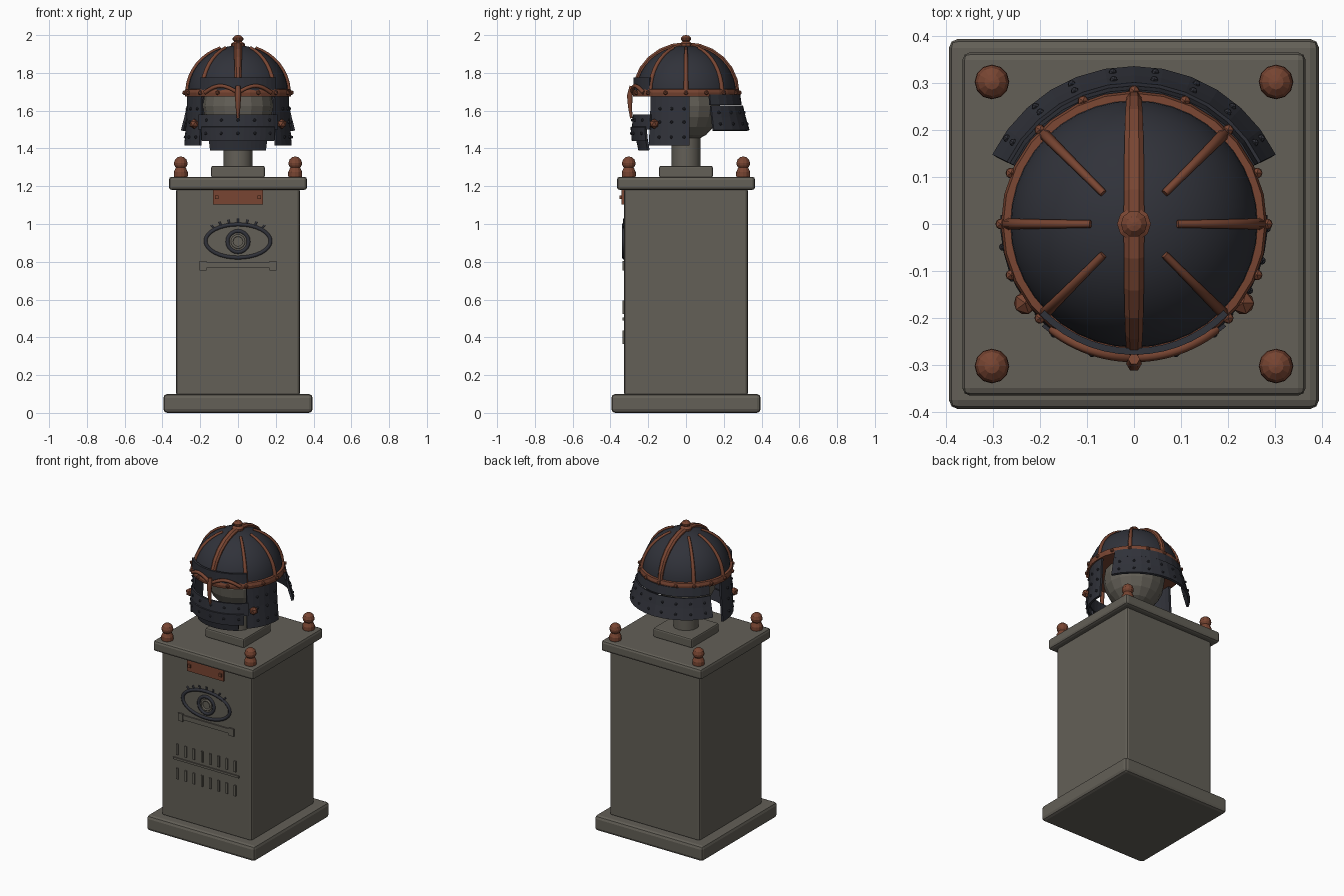
import bpy, bmesh
from math import sin, cos, pi, radians
from mathutils import Vector

if "Cube" in bpy.data.objects:
    bpy.data.objects.remove(bpy.data.objects["Cube"])


def material(name, rgb, rough):
    m = bpy.data.materials.new(name)
    m.use_nodes = True
    m.diffuse_color = (*rgb, 1)
    bsdf = m.node_tree.nodes["Principled BSDF"]
    bsdf.inputs["Base Color"].default_value = (*rgb, 1)
    bsdf.inputs["Roughness"].default_value = rough
    return m


STONE = material("grey stone", (0.125, 0.115, 0.095), 0.9)
IRON = material("dark iron", (0.03, 0.032, 0.042), 0.5)
BRONZE = material("red bronze", (0.19, 0.06, 0.032), 0.5)


def finish(bm, name, mat, smooth=False):
    bmesh.ops.recalc_face_normals(bm, faces=bm.faces)
    mesh = bpy.data.meshes.new(name)
    bm.to_mesh(mesh)
    bm.free()
    ob = bpy.data.objects.new(name, mesh)
    bpy.context.collection.objects.link(ob)
    mesh.materials.append(mat)
    if smooth:
        bpy.ops.object.select_all(action="DESELECT")
        ob.select_set(True)
        bpy.context.view_layer.objects.active = ob
        bpy.ops.object.shade_smooth_by_angle(angle=radians(35))
    return ob


def box(name, mat, half, z0, z1, bevel):
    bm = bmesh.new()
    bmesh.ops.create_cube(bm, size=1)
    for v in bm.verts:
        v.co = (v.co.x * 2 * half, v.co.y * 2 * half, z0 + (v.co.z + 0.5) * (z1 - z0))
    bmesh.ops.bevel(bm, geom=bm.edges[:], offset=bevel, segments=2, profile=0.5, affect="EDGES")
    return finish(bm, name, mat)


def slabs(name, mat, pieces):
    """Thin blocks on the front face, each given as x, z, width, height, back y, depth."""
    bm = bmesh.new()
    for x, z, w, h, y, d in pieces:
        new = bmesh.ops.create_cube(bm, size=1)["verts"]
        for v in new:
            v.co = (x + v.co.x * w, y + (v.co.y - 0.5) * d, z + v.co.z * h)
    return finish(bm, name, mat)


def lathe(name, mat, profile, places=((0, 0),), sides=12, smooth=False):
    """Turn (radius, z) points about a vertical axis at each place."""
    bm = bmesh.new()
    for px, py in places:
        rings = [[bm.verts.new((px + r * cos(2 * pi * i / sides), py + r * sin(2 * pi * i / sides), z))
                  for i in range(sides)] for r, z in profile]
        for a, b in zip(rings, rings[1:]):
            for i in range(sides):
                j = (i + 1) % sides
                bm.faces.new((a[i], a[j], b[j], b[i]))
        bm.faces.new(rings[0])
        bm.faces.new(rings[-1])
    return finish(bm, name, mat, smooth)


def sheet(name, profile, a0, a1, steps=14, thick=0.014):
    """Bent plate following (radius, z) points between two angles in degrees."""
    bm = bmesh.new()
    rows = []
    for i in range(steps + 1):
        a = radians(a0 + (a1 - a0) * i / steps)
        rows.append([bm.verts.new((r * cos(a), r * sin(a), z)) for r, z in profile])
    for a, b in zip(rows, rows[1:]):
        for k in range(len(profile) - 1):
            bm.faces.new((a[k], b[k], b[k + 1], a[k + 1]))
    ob = finish(bm, name, IRON)
    mod = ob.modifiers.new("thickness", "SOLIDIFY")
    mod.thickness = thick
    mod.offset = 0
    return ob


def rivets(name, mat, radius, spots):
    """Small studs at (angle, radius, z) spots."""
    bm = bmesh.new()
    for a, r, z in spots:
        new = bmesh.ops.create_icosphere(bm, subdivisions=1, radius=radius)["verts"]
        at = Vector((r * cos(radians(a)), r * sin(radians(a)), z))
        bmesh.ops.translate(bm, vec=at, verts=new)
    return finish(bm, name, mat)


def rod(name, mat, points, radius, closed=False, scales=None):
    curve = bpy.data.curves.new(name, "CURVE")
    curve.dimensions = "3D"
    curve.bevel_depth = radius
    curve.bevel_resolution = 1
    curve.use_fill_caps = True
    spline = curve.splines.new("POLY")
    spline.points.add(len(points) - 1)
    for i, p in enumerate(points):
        spline.points[i].co = (*p, 1)
        spline.points[i].radius = scales[i] if scales else 1
    spline.use_cyclic_u = closed
    curve.materials.append(mat)
    ob = bpy.data.objects.new(name, curve)
    bpy.context.collection.objects.link(ob)
    return ob


# Pedestal
box("plinth_base", STONE, 0.395, 0, 0.1, 0.02)
box("pillar", STONE, 0.328, 0.09, 1.19, 0.015)
box("pillar_cap", STONE, 0.366, 1.18, 1.25, 0.016)
box("stand_foot", STONE, 0.142, 1.245, 1.308, 0.01)
corners = [(sx * 0.303, sy * 0.303) for sx in (-1, 1) for sy in (-1, 1)]
lathe("corner_finials", BRONZE, [(0.034, 1.24), (0.037, 1.255), (0.037, 1.275), (0.028, 1.295),
      (0.026, 1.298), (0.034, 1.31), (0.036, 1.323), (0.03, 1.342), (0.016, 1.354), (0.003, 1.357)], corners)

# Plaque with its pins
FRONT = -0.328
slabs("plaque", BRONZE, [(0, 1.148, 0.264, 0.09, FRONT + 0.002, 0.016)])
pins = [(sx * 0.113, z) for sx in (-1, 1) for z in (1.142,)]
slabs("plaque_pins", BRONZE, [(x, z, 0.02, 0.02, FRONT - 0.012, 0.012) for x, z in pins])


# Eye relief
def ellipse(rx, rz, cz, n, y=FRONT):
    return [(rx * cos(2 * pi * i / n), y, cz + rz * sin(2 * pi * i / n)) for i in range(n)]


rod("eye_outline", IRON, ellipse(0.172, 0.088, 0.91, 32), 0.011, True)
rod("iris_ring", IRON, ellipse(0.056, 0.056, 0.907, 20), 0.011, True)
rod("pupil_ring", STONE, ellipse(0.032, 0.032, 0.907, 16), 0.007, True)
for i in range(7):
    a = radians(45 + 15 * i)
    rod("eyelash", IRON, [(0.172 * cos(a), FRONT, 0.91 + 0.088 * sin(a)),
                          (0.2 * cos(a), FRONT, 0.91 + 0.118 * sin(a))], 0.006)

# Carved bar and plain tally strokes
slabs("carved_bar", STONE, [(0, 0.783, 0.37, 0.03, FRONT, 0.008), (-0.185, 0.78, 0.035, 0.05, FRONT, 0.009),
                            (0.185, 0.78, 0.035, 0.05, FRONT, 0.009)])
marks = [(0, 0.497, 0.48, 0.014, FRONT, 0.007)]
for z in (0.56, 0.4):
    marks += [(-0.21 + 0.06 * i, z, 0.014, 0.072, FRONT, 0.007) for i in range(8)]
slabs("tally_strokes", STONE, marks)

# Head form under the helmet
lathe("stand_neck", STONE, [(0.077, 1.3), (0.077, 1.5)], sides=16, smooth=True)
bm = bmesh.new()
bmesh.ops.create_uvsphere(bm, u_segments=16, v_segments=10, radius=0.19)
for v in bm.verts:
    v.co = (v.co.x * 0.98, v.co.y * 0.95, 1.625 + v.co.z)
finish(bm, "head_form", STONE)

# Helmet dome
RIM = 1.695
R, H = 0.265, 0.25


def on_dome(angle, t, lift):
    """Point on the dome, t being the elevation in radians."""
    r, z = (R + lift) * cos(t), RIM + (H + lift) * sin(t)
    return Vector((r * cos(angle), r * sin(angle), z))


steps = [pi / 2 * i / 10 for i in range(11)]
shell = [(R * cos(t), RIM + H * sin(t)) for t in steps[:-1]] + [(0.002, RIM + H)]
inner = [(0.93 * r, RIM - 0.005 + 0.93 * (z - RIM)) for r, z in reversed(shell)]
lathe("dome", IRON, inner + shell, sides=40, smooth=True)

# Crest strap running front to back
bm = bmesh.new()
rows = []
for i in range(13):
    t = pi * i / 12
    w = 0.015 + 0.007 * sin(t)
    sections = [(-w, -0.01), (-w, 0.008), (-0.5 * w, 0.018), (0.5 * w, 0.018), (w, 0.008), (w, -0.01)]
    rows.append([bm.verts.new(on_dome(-pi / 2, t, up) + Vector((x, 0, 0))) for x, up in sections])
for a, b in zip(rows, rows[1:]):
    for k in range(6):
        bm.faces.new((a[k], a[(k + 1) % 6], b[(k + 1) % 6], b[k]))
bm.faces.new(rows[0])
bm.faces.new(rows[-1])
finish(bm, "crest_strap", BRONZE)

# Side ribs
for deg in (0, 45, 135, 180, 225, 315):
    path = [on_dome(radians(deg), 0.05 + 1.17 * i / 8, 0.004) for i in range(9)]
    rod("dome_rib", BRONZE, path, 0.011, scales=[1.15 - 0.05 * i for i in range(9)])

# Top knob
lathe("top_knob", BRONZE, [(0.036, 1.935), (0.036, 1.955), (0.024, 1.962), (0.02, 1.967), (0.028, 1.975),
                           (0.028, 1.985), (0.016, 1.997), (0.004, 2.0)], sides=10)

# Rim band with studs
lathe("rim_band", BRONZE, [(0.26, 1.678), (0.28, 1.675), (0.284, 1.695), (0.279, 1.713), (0.255, 1.715)], sides=28)
rivets("rim_studs", BRONZE, 0.013, [(22.5 * i, 0.284, RIM) for i in range(16)])

# Brow plate, wavy brow and nose guard
sheet("brow_plate", [(0.272, 1.69), (0.272, 1.775)], -136, -44)
brow = []
for i in range(25):
    u = -1 + i / 12
    a = radians(-90 + 38 * u)
    brow.append((0.284 * cos(a), 0.284 * sin(a), 1.695 + 0.036 * abs(sin(pi * u))))
rod("brow_wave", BRONZE, brow, 0.011)
rod("nose_guard", BRONZE, [(0, -0.288, 1.73), (0, -0.298, 1.68), (0, -0.296, 1.62), (0, -0.29, 1.56)],
    0.014, scales=[0.9, 1.2, 0.9, 0.5])

# Face guard lames
sheet("mouth_guard", [(0.274, 1.58), (0.28, 1.5)], -138, -42)
sheet("jaw_lame", [(0.287, 1.515), (0.28, 1.44)], -132, -48)
sheet("chin_lame", [(0.26, 1.46), (0.245, 1.39)], -126, -54)
rivets("face_studs", IRON, 0.009, [(-90 + 18 * k, r, z) for k in (-2, -1, 0, 1, 2)
                                   for r, z in ((0.284, 1.55), (0.29, 1.48))])

# Cheek plates, mirrored by angle
for side, mid in (("left", -20), ("right", 200)):
    sheet(side + "_cheek_plate", [(0.262, 1.69), (0.268, 1.55), (0.278, 1.415)], mid - 24, mid + 24, 6)
    rivets(side + "_cheek_studs", IRON, 0.009, [(mid + da, r, z) for da in (-10, 4, 18)
                                                for r, z in ((0.274, 1.61), (0.279, 1.54), (0.284, 1.46))])
    rivets(side + "_cheek_boss", BRONZE, 0.027, [(-36 if side == "left" else 216, 0.287, 1.53)])

# Neck guard lames at the back
lames = [[(0.28, 1.685), (0.288, 1.63)], [(0.295, 1.625), (0.312, 1.555)], [(0.308, 1.57), (0.33, 1.495)]]
for number, profile in enumerate(lames, 1):
    sheet("neck_lame_%d" % number, profile, 26, 154, 12)
rivets("neck_studs", IRON, 0.009, [(34 + 16 * k, r, z) for k in range(8)
                                   for r, z in ((0.311, 1.59), (0.327, 1.53))])
